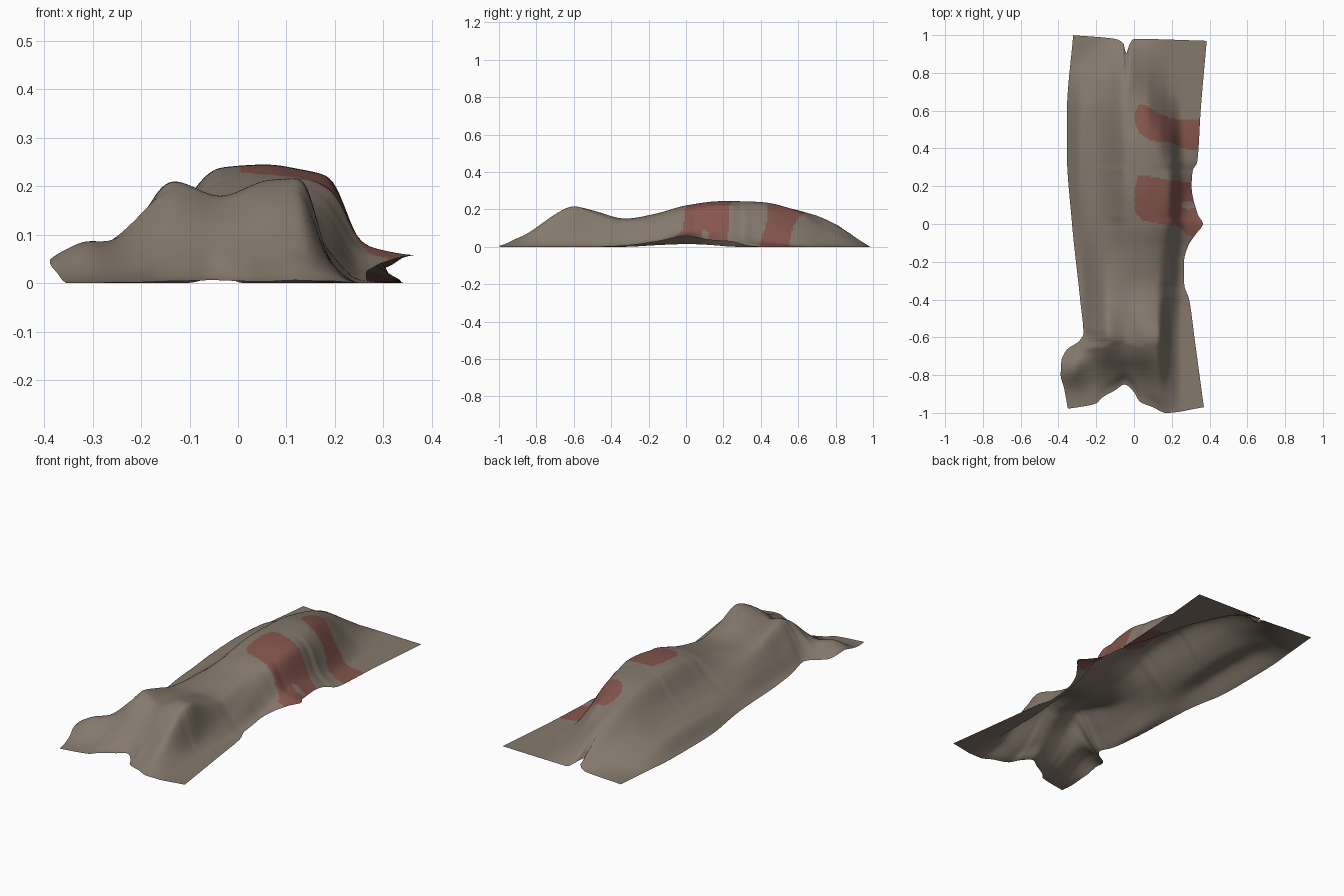
import bpy, math

if "Cube" in bpy.data.objects:
    bpy.data.objects.remove(bpy.data.objects["Cube"])

NX, NY = 90, 230


def curve(pts, t):
    """Smooth, overshoot-free interpolation through (t, value) pairs."""
    n = len(pts)
    if t <= pts[0][0]:
        return pts[0][1]
    if t >= pts[-1][0]:
        return pts[-1][1]
    i = 0
    while pts[i + 1][0] < t:
        i += 1

    def slope(k):
        return (pts[k + 1][1] - pts[k][1]) / (pts[k + 1][0] - pts[k][0])

    def tangent(k):
        if k == 0 or k == n - 1:
            return slope(min(k, n - 2))
        a, b = slope(k - 1), slope(k)
        return 0 if a * b <= 0 else 2 * a * b / (a + b)

    h = pts[i + 1][0] - pts[i][0]
    s = (t - pts[i][0]) / h
    return (pts[i][1] * (2 * s**3 - 3 * s**2 + 1) + pts[i + 1][1] * (3 * s**2 - 2 * s**3)
            + h * (tangent(i) * (s**3 - 2 * s**2 + s) + tangent(i + 1) * (s**3 - s**2)))


# Outline of the sheet: side edges are (y, x), end edges are (x, y)
LEFT = [(-.98, -.35), (-.87, -.37), (-.8, -.388), (-.73, -.385), (-.67, -.36), (-.62, -.29),
        (-.58, -.268), (-.4, -.285), (0, -.328), (.4, -.356), (.6, -.355), (.98, -.322)]
RIGHT = [(-.98, .37), (-.6, .32), (-.4, .292), (-.32, .266), (-.2, .265), (-.12, .285), (-.05, .33),
         (0, .365), (.05, .338), (.2, .305), (.28, .31), (.33, .335), (.6, .353), (.98, .385)]
FRONT = [(-.36, -.98), (-.2, -.95), (-.17, -.92), (-.1, -.88), (-.05, -.85), (0, -.89),
         (.03, -.94), (.1, -.97), (.17, -1), (.37, -.97)]
BACK = [(-.33, 1), (-.1, .98), (-.055, .955), (-.042, .9), (-.025, .95), (0, .98), (.38, .97)]

# Draped heights in hundredths: one row per y, one column per x
COLS = [-.28, -.21, -.14, -.04, .06, .13, .19, .25, .34]
ROWS = {
    -1.0: (0, 0, 0, 0, 0, 1.5, 1.5, 0, 0),
    -.87: (1, 1.5, 2, 1.5, 3.5, 6, 3, 0, 0),
    -.78: (4, 5.5, 7, 6.5, 9.5, 12, 4, 0, 0),
    -.70: (6.5, 10.5, 14.5, 13.5, 17, 17.5, 4.5, 0, 0),
    -.60: (2, 13, 21.5, 18, 21.5, 22, 4, 0, 0),
    -.48: (0, 9, 18.5, 17, 19, 17.5, 5, 0, 0),
    -.33: (0, 7.5, 14, 15, 15, 14, 7, .8, 0),
    -.15: (2, 7.5, 12.5, 17, 18, 17, 12, 3.5, 2),
    0.0: (4.5, 7.8, 12.5, 21, 22.2, 21.5, 19, 8, 6),
    .20: (7.2, 8.2, 13, 23.8, 24.5, 23.5, 22, 9, 0),
    .40: (8, 8.6, 13, 23.3, 24, 22.5, 16, 3.5, 0),
    .60: (7, 8.5, 12.5, 19.5, 19, 13, 5.5, .5, 0),
    .75: (3.5, 6, 9, 14.8, 10, 4.5, 1, 0, 0),
    .90: (0, 1, 2.5, 5.5, 3, 1, 0, 0, 0),
}
COLUMN_CURVES = [[(y, r[k] / 100) for y, r in ROWS.items()] + [(.98, 0)] for k in range(len(COLS))]


def height(x, y):
    z = curve([(-.35, 0)] + [(c, curve(p, y)) for c, p in zip(COLS, COLUMN_CURVES)], x)
    # lifted corner flap near the front left
    z += .075 * math.exp(-((x + .345) / .05)**2 / 2 - ((y + .76) / .065)**2 / 2)
    # pinched crease at the back end
    z -= .02 * math.exp(-((x + .042) / .014)**2 - ((y - .92) / .05)**2)
    # front hem settles onto the floor
    return max(z, 0) * min(1, max(.3, (y - curve(FRONT, x)) / .06))


# Red bands across the right side, as (x, y) lower and upper boundaries
BANDS = [
    ([(.005, .54), (.03, .48), (.1, .44), (.2, .43), (.25, .4), (.36, .39)],
     [(.005, .6), (.035, .635), (.1, .605), (.2, .56), (.36, .55)]),
    ([(.005, .06), (.05, .02), (.15, .0), (.25, -.02), (.28, -.06), (.37, -.07)],
     [(.005, .2), (.025, .255), (.1, .25), (.2, .23), (.36, .22)]),
]


def is_red(x, y):
    if x < .005 or ((x - .285) / .035)**2 + ((y - .1) / .02)**2 < 1:
        return False
    return any(curve(lo, x) < y < curve(hi, x) for lo, hi in BANDS)


def material(name, rgb):
    m = bpy.data.materials.new(name)
    m.diffuse_color = (*rgb, 1)
    m.use_nodes = True
    m.node_tree.nodes["Principled BSDF"].inputs["Base Color"].default_value = m.diffuse_color
    return m


# Draped cloth sheet
W = NX + 1
verts, faces = [], []
for j in range(NY + 1):
    y0 = -.98 + 1.96 * j / NY
    xl, xr = curve(LEFT, y0), curve(RIGHT, y0)
    for i in range(W):
        x = xl + (xr - xl) * i / NX
        y = y0 + (curve(FRONT, x) + .98) * max(0, (-.6 - y0) / .38)
        y += (curve(BACK, x) - .98) * max(0, (y0 - .7) / .28)
        verts.append((x, y, height(x, y)))

# Relax the heights so the folds run softly into each other
z = [v[2] for v in verts]


def relax(z, step, last, pos):
    return [(z[k - step] + 2 * z[k] + z[k + step]) / 4 if 0 < pos(k) < last else z[k]
            for k in range(len(z))]


for n in range(16):
    z = relax(z, W, NY, lambda k: k // W)
    if n < 4:
        z = relax(z, 1, NX, lambda k: k % W)
verts = [(v[0], v[1], h) for v, h in zip(verts, z)]

for j in range(NY):
    for i in range(NX):
        a = j * W + i
        faces.append((a, a + 1, a + W + 1, a + W))

mesh = bpy.data.meshes.new("draped_sheet")
mesh.from_pydata(verts, [], faces)
mesh.materials.append(material("grey_brown_cloth", (.235, .19, .15)))
mesh.materials.append(material("faded_red_stain", (.235, .093, .075)))
for p in mesh.polygons:
    p.use_smooth = True
    p.material_index = int(is_red(p.center.x, p.center.y))
sheet = bpy.data.objects.new("draped_sheet", mesh)
bpy.context.collection.objects.link(sheet)
